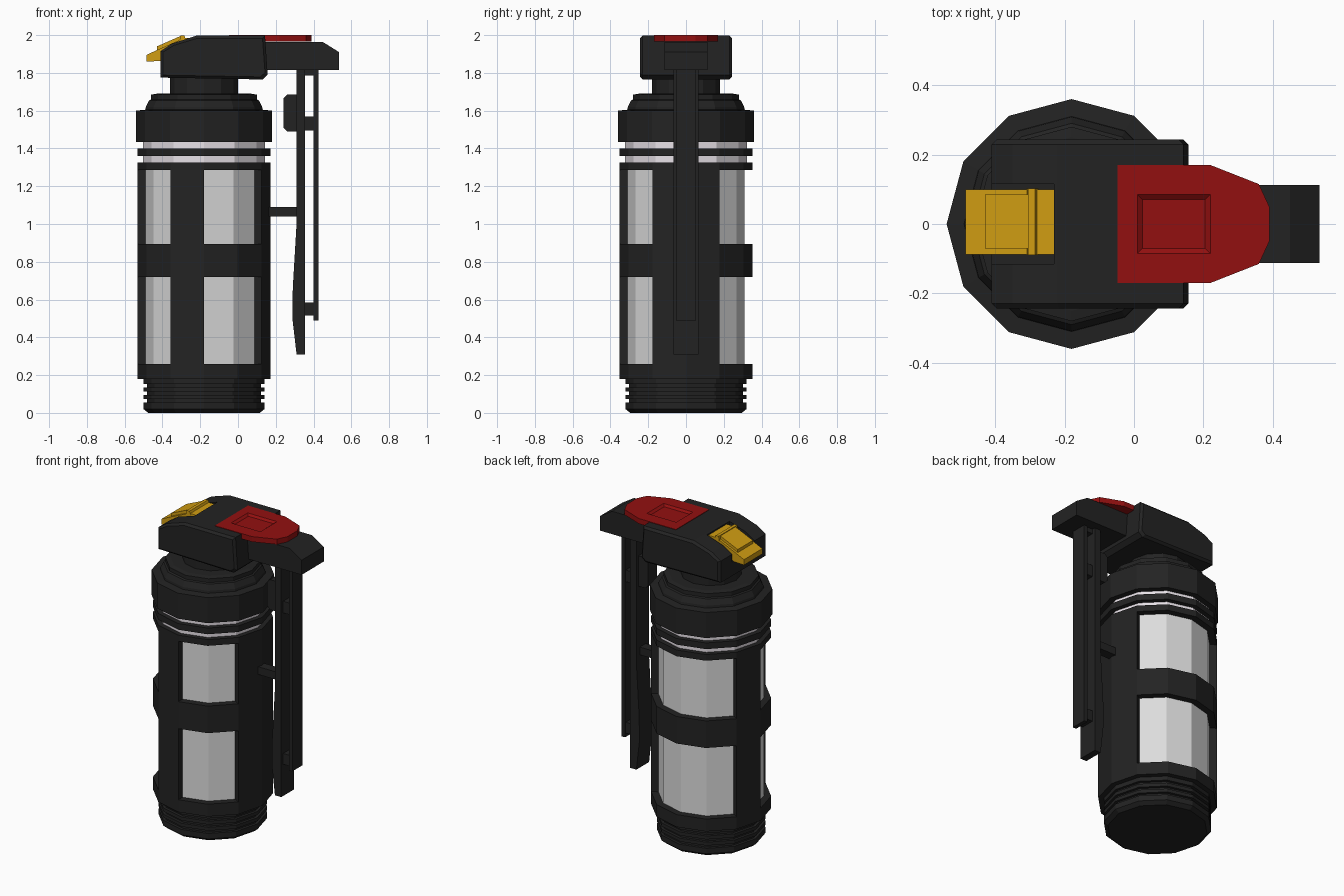
import bpy, bmesh, math

if "Cube" in bpy.data.objects:
    bpy.data.objects.remove(bpy.data.objects["Cube"])

CX = -0.18   # axis of the canister
SIDES = 12


def material(name, rgb):
    m = bpy.data.materials.new(name)
    m.diffuse_color = (*rgb, 1)
    m.use_nodes = True
    m.node_tree.nodes["Principled BSDF"].inputs["Base Color"].default_value = m.diffuse_color
    return m


BLACK = material("matte black", (0.0165, 0.0165, 0.0165))
SILVER = material("silver grey", (0.72, 0.72, 0.72))
PALE = material("pale silver", (0.80, 0.75, 0.80))
RED = material("deep red", (0.29, 0.005, 0.005))
YELLOW = material("amber yellow", (0.64, 0.34, 0.006))


def finish(name, bm, mat):
    bmesh.ops.recalc_face_normals(bm, faces=bm.faces)
    me = bpy.data.meshes.new(name)
    bm.to_mesh(me)
    bm.free()
    ob = bpy.data.objects.new(name, me)
    bpy.context.collection.objects.link(ob)
    me.materials.append(mat)
    return ob


def loft(name, sections, mat, closed=False):
    """Skin a list of equal-length point loops; cap the ends unless closed."""
    bm = bmesh.new()
    loops = [[bm.verts.new(p) for p in s] for s in sections]
    pairs = list(zip(loops, loops[1:])) + ([(loops[-1], loops[0])] if closed else [])
    for a, b in pairs:
        for i in range(len(a)):
            j = (i + 1) % len(a)
            bm.faces.new((a[i], a[j], b[j], b[i]))
    if not closed:
        bm.faces.new(loops[0])
        bm.faces.new(loops[-1])
    return finish(name, bm, mat)


def polar(r, deg, z):
    a = math.radians(deg)
    return (CX + r * math.cos(a), r * math.sin(a), z)


def lathe(name, profile, mat):
    return loft(name, [[polar(r, i * 360 / SIDES, z) for i in range(SIDES)]
                       for r, z in profile], mat)


def side_prism(name, prof, y0, y1, mat, chamfer=0.0):
    """Extrude an x-z profile along y, with optional chamfered ends."""
    xs, zs = [p[0] for p in prof], [p[1] for p in prof]
    cx, cz = (min(xs) + max(xs)) / 2, (min(zs) + max(zs)) / 2
    kx = 1 - 2 * chamfer / (max(xs) - min(xs))
    kz = 1 - 2 * chamfer / (max(zs) - min(zs))
    small = [(cx + (x - cx) * kx, cz + (z - cz) * kz) for x, z in prof]
    secs = [(prof, y0), (prof, y1)]
    if chamfer:
        secs = [(small, y0), (prof, y0 + chamfer), (prof, y1 - chamfer), (small, y1)]
    return loft(name, [[(x, y, z) for x, z in p] for p, y in secs], mat)


def box(name, x0, x1, y0, y1, z0, z1, mat):
    return side_prism(name, [(x0, z0), (x1, z0), (x1, z1), (x0, z1)], y0, y1, mat)


def cut(target, cutter):
    mod = target.modifiers.new("cut", 'BOOLEAN')
    mod.operation = 'DIFFERENCE'
    mod.solver = 'EXACT'
    mod.object = cutter
    bpy.context.view_layer.update()
    dg = bpy.context.evaluated_depsgraph_get()
    me = bpy.data.meshes.new_from_object(target.evaluated_get(dg))
    target.modifiers.clear()
    target.data = me
    bpy.data.objects.remove(cutter)


# threaded base
base = [(0.295, 0.0), (0.32, 0.02)]
for z in (0.055, 0.095, 0.135):
    base += [(0.32, z), (0.302, z), (0.302, z + 0.018), (0.32, z + 0.018)]
lathe("threaded_base", base + [(0.32, 0.18)], BLACK)

# inner silver canister and pale collar
lathe("inner_canister", [(0.31, 0.18), (0.31, 1.30)], SILVER)
lathe("pale_collar", [(0.322, 1.30), (0.322, 1.44)], PALE)

# cage: full bands, then upright strips between the windows
for name, z0, z1 in (("lower_band", 0.18, 0.26), ("middle_band", 0.72, 0.895),
                     ("upper_band", 1.285, 1.325), ("collar_ring", 1.36, 1.40)):
    lathe(name, [(0.353, z0), (0.353, z1)], BLACK)
for n, (a0, a1) in enumerate(((-30, 30), (150, 180), (240, 270))):
    secs = [[polar(r, a, z) for r, z in
             ((0.30, 0.2), (0.353, 0.2), (0.353, 1.30), (0.30, 1.30))]
            for a in range(a0, a1 + 1, 30)]
    loft(f"cage_strip_{n + 1}", secs, BLACK)

# cap, shoulder and neck
lathe("cap", [(0.36, 1.435), (0.36, 1.60), (0.31, 1.605), (0.308, 1.62), (0.29, 1.655),
              (0.28, 1.66), (0.28, 1.685), (0.25, 1.69), (0.18, 1.69), (0.18, 1.79)], BLACK)

# head block with a slot for the tab and a seat for the red plate
head = side_prism("head_block", [(-0.41, 1.775), (0.13, 1.765), (0.157, 1.79), (0.143, 1.997),
                                 (-0.22, 1.997), (-0.35, 1.955), (-0.41, 1.915)],
                  -0.243, 0.243, BLACK, 0.014)
cut(head, side_prism("slot_cutter", [(-0.6, 1.865), (-0.41, 1.865), (-0.23, 1.95),
                                     (-0.23, 2.1), (-0.6, 2.1)], -0.115, 0.115, BLACK))
cut(head, box("seat_cutter", -0.04, 0.5, -0.165, 0.165, 1.975, 2.1, BLACK))

# arm carrying the lever
side_prism("lever_arm", [(0.10, 1.815), (0.535, 1.815), (0.535, 1.91), (0.45, 1.963),
                         (0.10, 1.963)], -0.113, 0.113, BLACK)

# red plate with a shallow recess
half = [(-0.047, 0.17), (0.22, 0.17), (0.36, 0.115), (0.39, 0.05)]
outline = half + [(x, -y) for x, y in reversed(half)]
plate = loft("red_plate", [[(x, y, z) for x, y in outline] for z in (1.966, 2.0)], RED)
cut(plate, loft("recess_cutter", [[(0.115 + sx * (0.09 + g), sy * (0.07 + g), z)
                                   for sx, sy in ((-1, -1), (1, -1), (1, 1), (-1, 1))]
                                  for z, g in ((1.988, 0), (2.0, 0.015), (2.05, 0.015))], RED))

# yellow tab with raised pad and ridge
side_prism("yellow_tab", [(-0.485, 1.86), (-0.41, 1.863), (-0.23, 1.948), (-0.23, 1.985),
                          (-0.285, 1.985), (-0.42, 1.925), (-0.485, 1.895)],
           -0.088, 0.10, YELLOW)
side_prism("tab_pad", [(-0.43, 1.915), (-0.28, 1.98), (-0.305, 1.995), (-0.43, 1.94)],
           -0.07, 0.085, YELLOW)
side_prism("tab_ridge", [(-0.31, 1.965), (-0.275, 1.975), (-0.285, 1.999), (-0.305, 1.999)],
           -0.09, 0.102, YELLOW)

# safety lever: inner bar, outer strip and spacers
side_prism("lever_inner_bar", [(0.31, 0.31), (0.355, 0.31), (0.355, 1.86), (0.31, 1.86),
                               (0.31, 1.0), (0.29, 0.66), (0.288, 0.50)], -0.065, 0.065, BLACK)
box("lever_outer_strip", 0.40, 0.425, -0.052, 0.052, 0.49, 1.86, BLACK)
for name, z0, z1 in (("lower_spacer", 0.515, 0.585), ("upper_spacer", 1.495, 1.57),
                     ("top_spacer", 1.785, 1.86)):
    box(name, 0.35, 0.405, -0.045, 0.045, z0, z1, BLACK)

# lever catch block and peg to the canister
side_prism("lever_catch", [(0.315, 1.49), (0.26, 1.49), (0.24, 1.51), (0.24, 1.665),
                           (0.26, 1.685), (0.315, 1.685)], -0.045, 0.045, BLACK)
box("lever_peg", 0.15, 0.315, -0.03, 0.03, 1.04, 1.09, BLACK)
